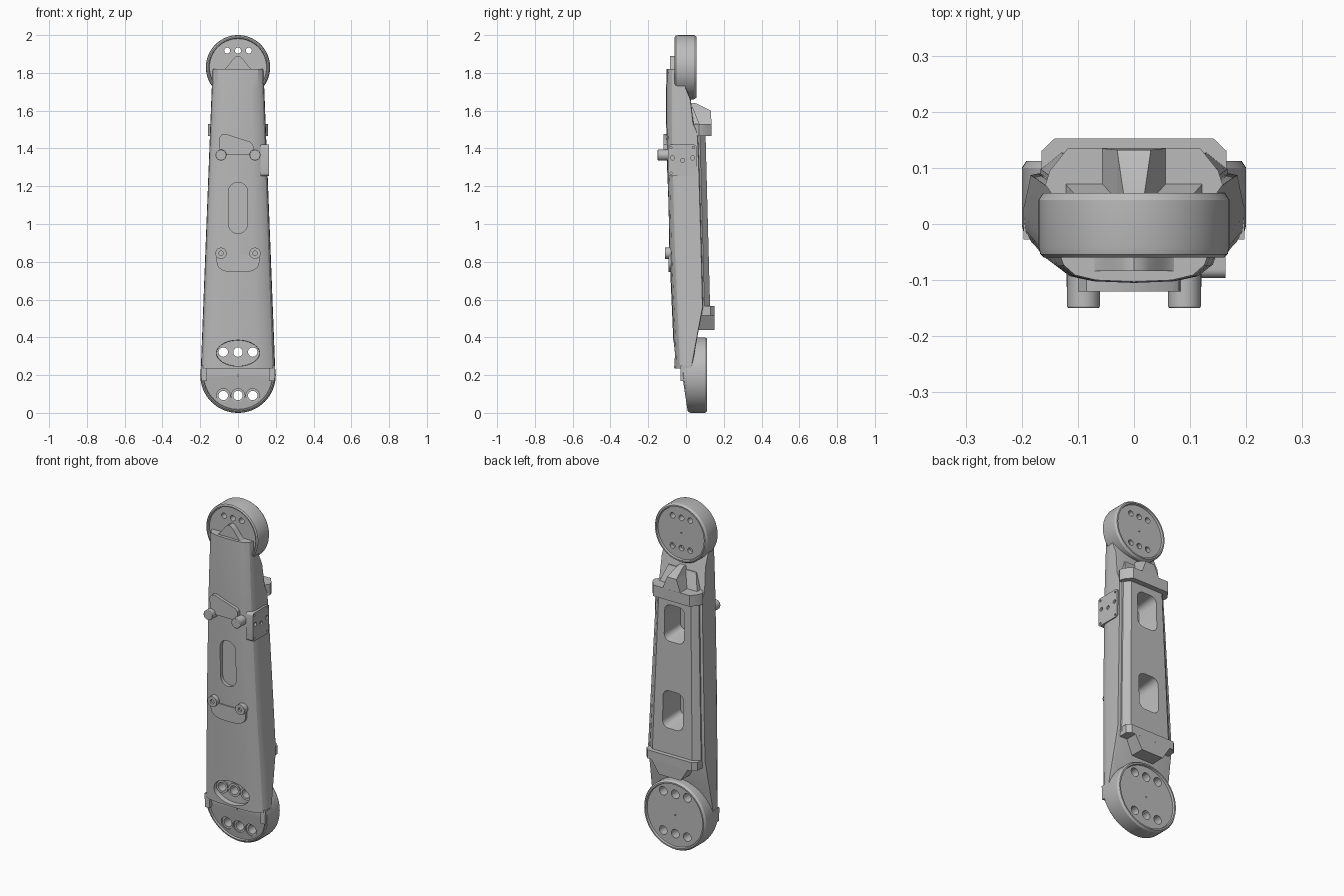
import bpy, bmesh, math
from mathutils import Vector

if "Cube" in bpy.data.objects:
    bpy.data.objects.remove(bpy.data.objects["Cube"])

grey = bpy.data.materials.new("machined_grey")
grey.use_nodes = True
COLOUR = (0.5, 0.5, 0.5, 1)
grey.diffuse_color = COLOUR
grey.node_tree.nodes["Principled BSDF"].inputs["Base Color"].default_value = COLOUR


def loft(name, rings, closed=False):
    """Skin a list of equal-length rings; cap the ends unless it is a closed loop."""
    bm = bmesh.new()
    rows = [[bm.verts.new(p) for p in ring] for ring in rings]
    n = len(rows[0])
    pairs = list(zip(rows, rows[1:]))
    if closed:
        pairs.append((rows[-1], rows[0]))
    else:
        bm.faces.new(rows[0])
        bm.faces.new(rows[-1])
    for a, b in pairs:
        for i in range(n):
            j = (i + 1) % n
            bm.faces.new((a[i], a[j], b[j], b[i]))
    bmesh.ops.recalc_face_normals(bm, faces=bm.faces)
    mesh = bpy.data.meshes.new(name)
    bm.to_mesh(mesh)
    bm.free()
    mesh.materials.append(grey)
    obj = bpy.data.objects.new(name, mesh)
    bpy.context.collection.objects.link(obj)
    return obj


def prism(name, pts, a, b, axis="y", scale=1.0):
    """Extrude a flat outline from a to b; scale shrinks the far end about its middle."""
    mid = sum((Vector(p) for p in pts), Vector((0, 0))) / len(pts)
    far = [mid + (Vector(p) - mid) * scale for p in pts]
    place = {"x": lambda p, t: (t, p[0], p[1]),
             "y": lambda p, t: (p[0], t, p[1]),
             "z": lambda p, t: (p[0], p[1], t)}[axis]
    return loft(name, [[place(p, a) for p in pts], [place(p, b) for p in far]])


def ellipse(cx, cz, rx, rz, n=32):
    return [(cx + rx * math.cos(k * math.tau / n), cz + rz * math.sin(k * math.tau / n))
            for k in range(n)]


def rounded(cx, cz, hw, hh, r, steps=6):
    pts = []
    for q, (sx, sz) in enumerate([(1, 1), (-1, 1), (-1, -1), (1, -1)]):
        for k in range(steps + 1):
            t = (q + k / steps) * math.pi / 2
            pts.append((cx + sx * (hw - r) + r * math.cos(t), cz + sz * (hh - r) + r * math.sin(t)))
    return pts


def rod(name, x, z, r, a, b, axis="y"):
    return prism(name, ellipse(x, z, r, r, 24), a, b, axis)


def mirrored(half):
    """Complete a half outline, listed from the front middle to the back."""
    return half + [(-x, y) for x, y in reversed(half) if x > 0]


def cut(obj, cutters):
    for c in cutters:
        m = obj.modifiers.new("cut", "BOOLEAN")
        m.operation, m.solver, m.object = "DIFFERENCE", "EXACT", c
    bpy.context.view_layer.update()
    dg = bpy.context.evaluated_depsgraph_get()
    mesh = bpy.data.meshes.new_from_object(obj.evaluated_get(dg))
    obj.modifiers.clear()
    obj.data = mesh


def bevel(obj, width):
    m = obj.modifiers.new("soft_edges", "BEVEL")
    m.width, m.segments, m.limit_method = width, 2, "ANGLE"


def half_width(z):
    return 0.197 - (z - 0.23) * 0.039


# Main tapered arm: (height, front, back) stations
stations = [(0.235, -0.062, 0.03), (0.4, -0.068, 0.06), (0.56, -0.075, 0.09), (0.85, -0.088, 0.083),
            (1.3, -0.1, 0.07), (1.48, -0.104, 0.063), (1.53, -0.105, 0.04), (1.66, -0.105, 0.025),
            (1.72, -0.105, 0.0), (1.82, -0.103, -0.02)]
rings = []
for z, f, b in stations:
    w = half_width(z)
    half = [(0, f), (0.5 * w, f + 0.003), (0.78 * w, f + 0.012), (0.93 * w, f + 0.03),
            (0.985 * w, f + 0.05), (w, f + 0.075), (w, b - 0.003), (0.93 * w, b), (0, b)]
    rings.append([(x, y, z) for x, y in mirrored(half)])
arm = loft("arm_body", rings)

# Raised spine cover on the back
rings = []
for z, lo, hi in [(0.54, 0.06, 0.128), (1.49, 0.04, 0.103)]:
    w = half_width(z)
    half = [(0, lo), (0.93 * w, lo), (0.9 * w, hi - 0.03), (0.7 * w, hi), (0, hi)]
    rings.append([(x, y, z) for x, y in mirrored(half)])
spine = loft("back_cover", rings)

# Bell-shaped tongue and shoulder strip above the arm
bell = [(0.085 * math.cos(k * math.pi / 20), 0) for k in range(21)]
bell = [(x, 1.815 + 0.075 * (0.5 + 0.5 * math.cos(math.pi * x / 0.085))) for x, _ in bell]
tongue = prism("top_tongue", bell + [(-0.085, 1.79), (0.085, 1.79)], -0.084, -0.03)


def hub(name, cz, r, front, back, rim):
    """Round joint housing turned about the depth axis with dished faces."""
    d = 0.012
    profile = [(0.004, front + d), (r - rim - 0.003, front + d), (r - rim, front),
               (r - 0.01, front), (r - 0.003, front + 0.006), (r, front + 0.018),
               (r, back - 0.012), (r - 0.008, back), (r - rim, back),
               (r - rim - 0.003, back - d), (0.004, back - d)]
    n = 64
    rings = [[(x * math.cos(t), y, cz + x * math.sin(t)) for x, y in profile]
             for t in (k * math.tau / n for k in range(n))]
    obj = loft(name, rings, closed=True)
    return obj


top_hub = hub("upper_joint", 1.83, 0.17, -0.06, 0.055, 0.016)
low_hub = hub("lower_joint", 0.2, 0.2, -0.02, 0.112, 0.016)
for v in low_hub.data.vertices:
    if v.co.y < 0.04:
        v.co.y += max(0, 0.2 - v.co.z) * 0.15

# Bolt holes, dished recesses and pockets
helpers = []


def cutter(obj):
    helpers.append(obj)
    obj.hide_render = True
    return obj


low_holes, upper_row, top_holes = [], [], []
for s in (-1, 0, 1):
    through = cutter(rod("hole", s * 0.078, 0.322, 0.025, -0.3, 0.3))
    upper_row.append(through)
    low_holes += [through, cutter(rod("hole", s * 0.078, 0.092, 0.025, -0.3, 0.3)),
                  cutter(rod("counterbore", s * 0.078, 0.092, 0.036, -0.1, 0.018))]
    top_holes += [cutter(rod("hole", s * 0.057, 1.918, 0.016, -0.3, 0.3)),
                  cutter(rod("blind_hole", s * 0.057, 1.742, 0.016, 0.02, 0.3))]
cut(low_hub, low_holes)
cut(top_hub, top_holes)

windows = [cutter(prism("window", rounded(0, z, 0.07, 0.115, 0.04), 0.16, -0.02, "y", 0.72))
           for z in (0.82, 1.32)]
oval = cutter(prism("oval", ellipse(0, 0.316, 0.12, 0.072, 48), -0.15, -0.03, "y", 0.94))
slot = cutter(prism("slot", rounded(0, 1.085, 0.05, 0.135, 0.049, 8), -0.2, -0.07))
cut(arm, windows + [oval, slot] + upper_row)
cut(spine, windows)

# Raised rings around the bolts in the oval
for s in (-1, 0, 1):
    ring = rod("oval_boss", s * 0.078, 0.322, 0.038, -0.037, -0.028)
    cut(ring, upper_row)

# Front latch plates and knobs
prism("upper_latch_plate", [(-0.095, 1.365), (-0.1, 1.455), (-0.085, 1.475), (-0.065, 1.477),
                            (0.065, 1.435), (0.08, 1.42), (0.085, 1.365)], -0.12, -0.08)
smile = [(0.115 * math.copysign(abs(math.cos(t)) ** 0.6, math.cos(t)), 0.835 - 0.09 * math.sin(t) ** 0.6)
         for t in (k * math.pi / 20 for k in range(21))]
prism("lower_latch_plate", smile, -0.092, -0.06)
for s in (-1, 1):
    bevel(rod("upper_knob", s * 0.09, 1.365, 0.029, -0.15, -0.07), 0.003)
    knob = rod("lower_knob", s * 0.09, 0.845, 0.03, -0.112, -0.06)
    cut(knob, [cutter(rod("socket", s * 0.09, 0.845, 0.012, -0.2, -0.1))])

# Side mounting plate on the model's left
plate = prism("side_plate", rounded(-0.02, 1.337, 0.076, 0.083, 0.015), 0.12, 0.163, "x")
spots = [(-0.02 + dy, 1.337 + dz, 0.006) for dy in (-0.06, 0.06) for dz in (-0.068, 0.068)]
spots += [(-0.072, 1.35, 0.011), (-0.018, 1.337, 0.011), (0.035, 1.35, 0.011)]
cut(plate, [cutter(rod("bolt", y, z, r, 0.15, 0.2, "x")) for y, z, r in spots])

# Rear brackets: cross flange plus wedge-shaped rib
prism("upper_flange", mirrored([(0, 0.03), (0.13, 0.03), (0.158, 0.07), (0.15, 0.095), (0.118, 0.135),
                                (0, 0.135)]), 1.465, 1.53, "z")
low_half = [(0, 0.05), (0.165, 0.05), (0.165, 0.13), (0.142, 0.152), (0, 0.152)]
prism("lower_flange", mirrored(low_half), 0.515, 0.565, "z")


def wedge(name, z0, w0, d0, z1, w1, d1, inner):
    return loft(name, [[(-w, inner, z), (w, inner, z), (w, d, z), (-w, d, z)]
                       for z, w, d in ((z0, w0, d0), (z1, w1, d1))])


wedge("upper_rib", 1.52, 0.06, 0.135, 1.6, 0.03, 0.132, 0.0)
wedge("upper_rib_tip", 1.6, 0.03, 0.132, 1.64, 0.018, 0.05, 0.0)
wedge("upper_web", 1.52, 0.125, 0.075, 1.62, 0.09, 0.035, 0.0)
wedge("lower_rib", 0.52, 0.12, 0.152, 0.44, 0.07, 0.15, 0.04)

# Cheek blocks where the arm meets the lower joint
for s in (-1, 1):
    prism("lower_cheek", [(s * 0.165, 0.17), (s * 0.194, 0.17), (s * 0.197, 0.25), (s * 0.165, 0.25)],
          -0.028, 0.03)

# Remove helpers and finish shading
for h in helpers:
    bpy.data.objects.remove(h)
for obj in bpy.context.scene.objects:
    obj.select_set(obj.type == "MESH")
bpy.context.view_layer.objects.active = arm
bpy.ops.object.shade_smooth_by_angle(angle=math.radians(28))
